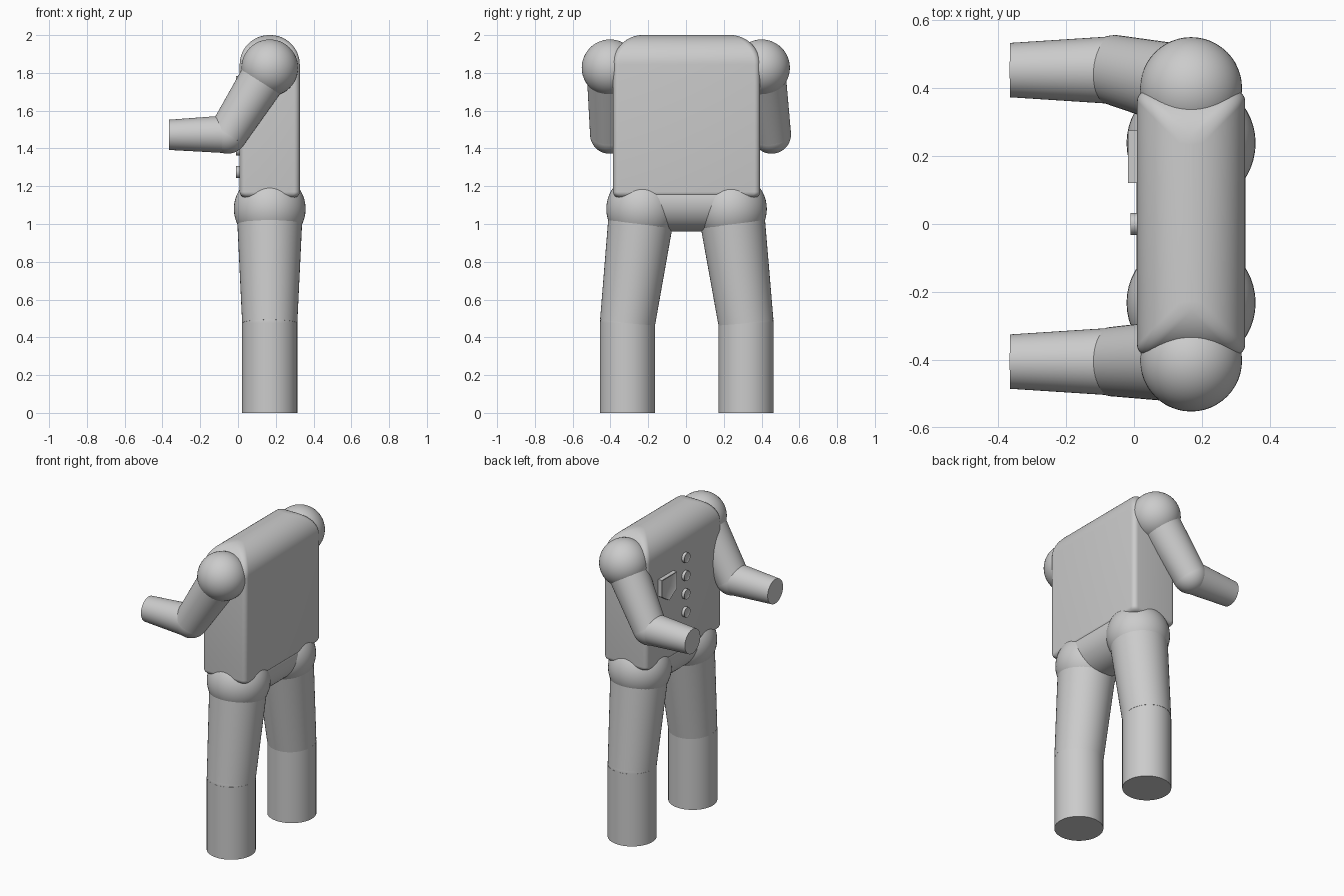
import bpy, bmesh
from math import sin, cos, pi, radians
from mathutils import Vector

cube = bpy.data.objects.get("Cube")
if cube:
    bpy.data.objects.remove(cube, do_unlink=True)

grey = bpy.data.materials.new("plain grey")
grey.use_nodes = True
GREY = (0.6, 0.6, 0.6, 1)
grey.diffuse_color = GREY
grey.node_tree.nodes["Principled BSDF"].inputs["Base Color"].default_value = GREY

MID = 0.168  # depth of the body's centre plane


def add(name, bm, angle=35):
    """Turn a bmesh into a smooth-shaded object."""
    bmesh.ops.recalc_face_normals(bm, faces=bm.faces)
    mesh = bpy.data.meshes.new(name)
    bm.to_mesh(mesh)
    bm.free()
    mesh.materials.append(grey)
    ob = bpy.data.objects.new(name, mesh)
    bpy.context.collection.objects.link(ob)
    bpy.ops.object.select_all(action="DESELECT")
    bpy.context.view_layer.objects.active = ob
    ob.select_set(True)
    bpy.ops.object.shade_smooth_by_angle(angle=radians(angle))
    return ob


def ball(name, centre, r):
    bm = bmesh.new()
    bmesh.ops.create_uvsphere(bm, u_segments=48, v_segments=24, radius=r)
    bmesh.ops.translate(bm, verts=bm.verts, vec=centre)
    add(name, bm)


def limb(name, start, end, r1, r2):
    """Tapered cylinder between two points."""
    a, b = Vector(start), Vector(end)
    bm = bmesh.new()
    bmesh.ops.create_cone(bm, cap_ends=True, segments=48, radius1=r1, radius2=r2,
                          depth=(b - a).length)
    turn = (b - a).to_track_quat("Z", "Y").to_matrix()
    bmesh.ops.rotate(bm, verts=bm.verts, matrix=turn)
    bmesh.ops.translate(bm, verts=bm.verts, vec=(a + b) / 2)
    add(name, bm)


def plate(name, outline, back, front, rim):
    """Extrude a (y, z) outline towards -x, with a bevelled raised rim."""
    bm = bmesh.new()
    face = bm.faces.new([bm.verts.new((back, y, z)) for y, z in outline])
    top = bmesh.ops.extrude_face_region(bm, geom=[face])
    verts = [g for g in top["geom"] if isinstance(g, bmesh.types.BMVert)]
    cap = [g for g in top["geom"] if isinstance(g, bmesh.types.BMFace)]
    for v in verts:
        v.co.x = front
    bmesh.ops.recalc_face_normals(bm, faces=bm.faces)
    bmesh.ops.inset_region(bm, faces=cap, thickness=rim)
    for v in cap[0].verts:
        v.co.x += rim / 2
    add(name, bm)


# Torso: stacked rounded rectangles, big round-over on top, small one below
def torso():
    half_x, half_y, bottom, top, big, small = 0.159, 0.389, 1.14, 2.0, 0.156, 0.03
    levels = []
    for i in range(7):
        a = pi / 2 * i / 6
        levels.append((bottom + small * (1 - cos(a)), small * (1 - sin(a))))
    for i in range(17):
        a = pi / 2 * i / 16
        levels.append((top - big + big * sin(a), big * (1 - cos(a))))
    bm = bmesh.new()
    rings = []
    for z, inset in levels:
        hx, hy = half_x - inset, half_y - inset
        r = min(small, hx * 0.9)
        ring = []
        for q, (sx, sy) in enumerate(((1, 1), (-1, 1), (-1, -1), (1, -1))):
            for k in range(7):
                a = pi / 2 * (q + k / 6)
                ring.append(bm.verts.new((MID + sx * (hx - r) + r * cos(a),
                                          0.003 + sy * (hy - r) + r * sin(a), z)))
        rings.append(ring)
    n = len(rings[0])
    for low, high in zip(rings, rings[1:]):
        for i in range(n):
            j = (i + 1) % n
            bm.faces.new((low[i], low[j], high[j], high[i]))
    bm.faces.new(rings[0][::-1])
    bm.faces.new(rings[-1])
    add("torso", bm)


torso()

# Pelvis bridging the hips
limb("pelvis", (MID, -0.23, 1.12), (MID, 0.237, 1.12), 0.16, 0.16)

# Arms and legs: side, shoulder y, elbow y, hip y, foot y
for side, sh, el, hip, foot in (("right", -0.402, -0.405, -0.232, -0.31),
                                ("left", 0.4, 0.453, 0.238, 0.318)):
    shoulder, elbow = (MID, sh, 1.827), (-0.055, el, 1.475)
    ball(side + "_shoulder", shoulder, 0.15)
    limb(side + "_upper_arm", shoulder, elbow, 0.125, 0.103)
    ball(side + "_elbow", elbow, 0.103)
    limb(side + "_forearm", elbow, (-0.365, el, 1.472), 0.1, 0.08)

    knee = (MID, foot, 0.475)
    ball(side + "_hip", (MID, hip, 1.08), 0.19)
    limb(side + "_thigh", (MID, hip, 1.08), knee, 0.175, 0.146)
    ball(side + "_knee", knee, 0.145)
    limb(side + "_shin", knee, (MID, foot, 0), 0.146, 0.146)

# Row of chest buttons
for i in range(5):
    z = 1.275 + 0.119 * i
    circle = [(0.032 * cos(2 * pi * k / 24), z + 0.032 * sin(2 * pi * k / 24))
              for k in range(24)]
    plate(f"button_{i + 1}", circle, 0.02, -0.01, 0.008)

# Shield-shaped chest badge
plate("badge", [(0.12, 1.71), (0.275, 1.71), (0.275, 1.6), (0.198, 1.55), (0.12, 1.6)],
      0.02, -0.018, 0.012)
